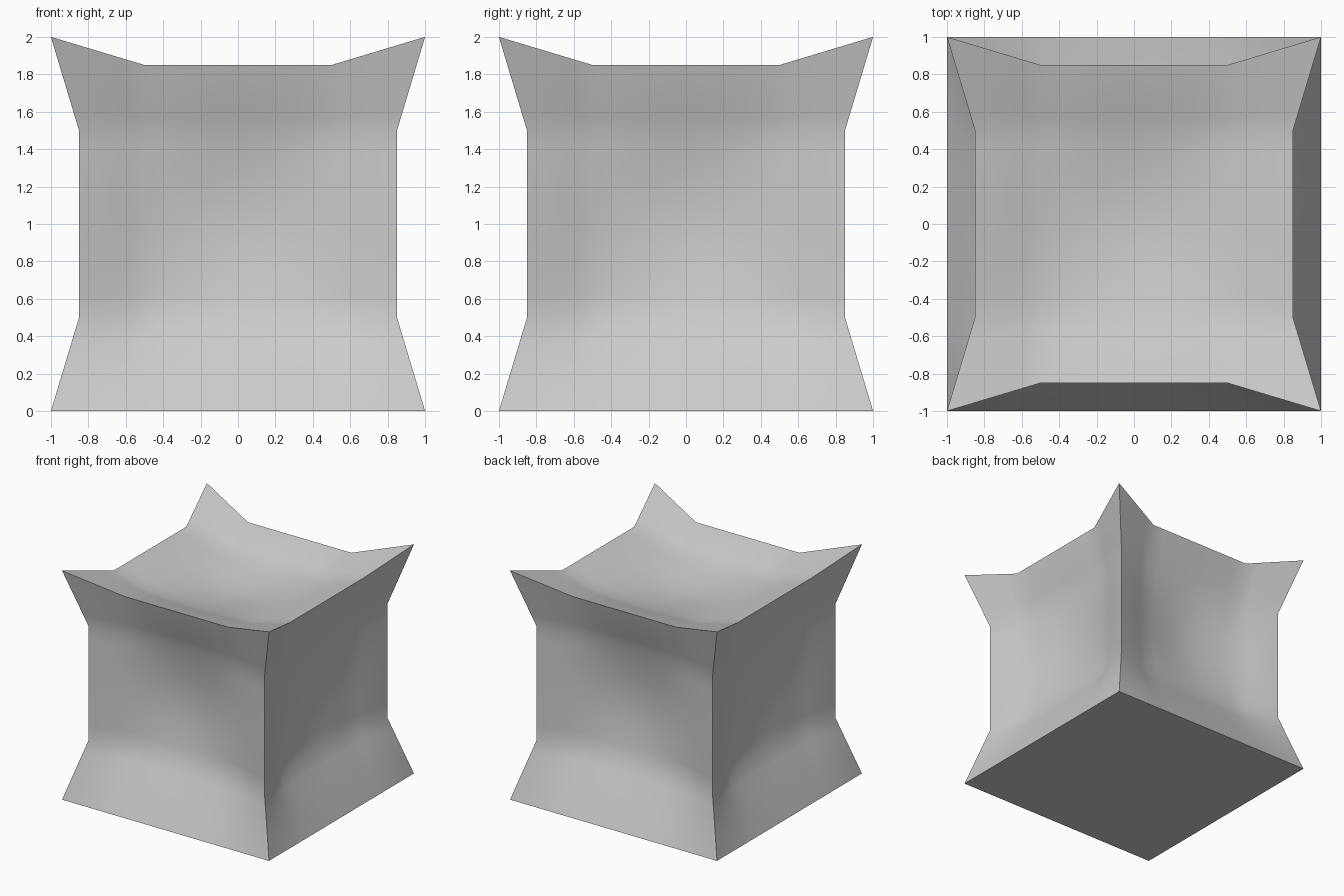
import bpy
import bmesh
import math
from mathutils import Vector, Matrix

# Remove the default cube
cube = bpy.data.objects.get("Cube")
if cube:
    bpy.data.objects.remove(cube, do_unlink=True)

PINCH = 0.85    # how far the middle of each free edge stands from the centre
HOLLOW = 0.67   # depth of the middle of each dished face
HALF = [0.12, 0.25, 0.38, 0.5, 0.6, 0.72, 0.86, 1]
STEPS = [-t for t in reversed(HALF)] + [0] + HALF


def flare(t):
    """Zero along the middle half of an edge, one at its corners."""
    return max(0, abs(t) - 0.5) / 0.5


def edge_height(t):
    """Pinched edge: flat in the middle, flaring out to the corners."""
    return PINCH + (1 - PINCH) * flare(t)


def rim_weight(t):
    """Zero in the middle of a face, one at its rim."""
    return t * t * (2 - abs(t))


def stretch(t, limit):
    """Move the outer part of a row so that it ends at the limit."""
    if abs(t) <= 0.5:
        return t
    return math.copysign(0.5 + flare(t) * (limit - 0.5), t)


def dished_point(u, v, straight_base):
    row_edge, column_edge = edge_height(u), edge_height(v)
    p, q = rim_weight(u), rim_weight(v)
    depth = (q * row_edge + p * column_edge - p * q
             + HOLLOW * (1 - p) * (1 - q))
    if straight_base and v < 0:
        # Spread the foot outwards to the square base
        depth += (1 - row_edge) * flare(v)
        row_edge = 1
    return Vector((stretch(u, column_edge), stretch(v, row_edge), depth))


def add_face_grid(bm, turn, straight_base):
    rows = [[bm.verts.new(turn @ dished_point(u, v, straight_base) + Vector((0, 0, 1)))
             for u in STEPS] for v in STEPS]
    for low, high in zip(rows, rows[1:]):
        for i in range(len(STEPS) - 1):
            bm.faces.new((low[i], low[i + 1], high[i + 1], high[i]))


bm = bmesh.new()

# Dished top
add_face_grid(bm, Matrix.Identity(3), False)

# Four dished sides with a straight lower edge
upright = Matrix.Rotation(math.pi / 2, 3, "X")
for k in range(4):
    add_face_grid(bm, Matrix.Rotation(k * math.pi / 2, 3, "Z") @ upright, True)

# Close the body with a flat base
bmesh.ops.remove_doubles(bm, verts=bm.verts, dist=0.0005)
bmesh.ops.holes_fill(bm, edges=[e for e in bm.edges if e.is_boundary], sides=0)
bmesh.ops.recalc_face_normals(bm, faces=bm.faces)

mesh = bpy.data.meshes.new("pinched_block")
bm.to_mesh(mesh)
bm.free()
block = bpy.data.objects.new("pinched_block", mesh)
bpy.context.collection.objects.link(block)

# Plain grey material
grey = bpy.data.materials.new("light_grey")
grey.use_nodes = True
colour = (0.6, 0.6, 0.6, 1)
grey.diffuse_color = colour
grey.node_tree.nodes["Principled BSDF"].inputs["Base Color"].default_value = colour
mesh.materials.append(grey)

# Smooth dishes, sharp outer edges
bpy.ops.object.select_all(action="DESELECT")
block.select_set(True)
bpy.context.view_layer.objects.active = block
bpy.ops.object.shade_smooth_by_angle(angle=math.radians(50))
